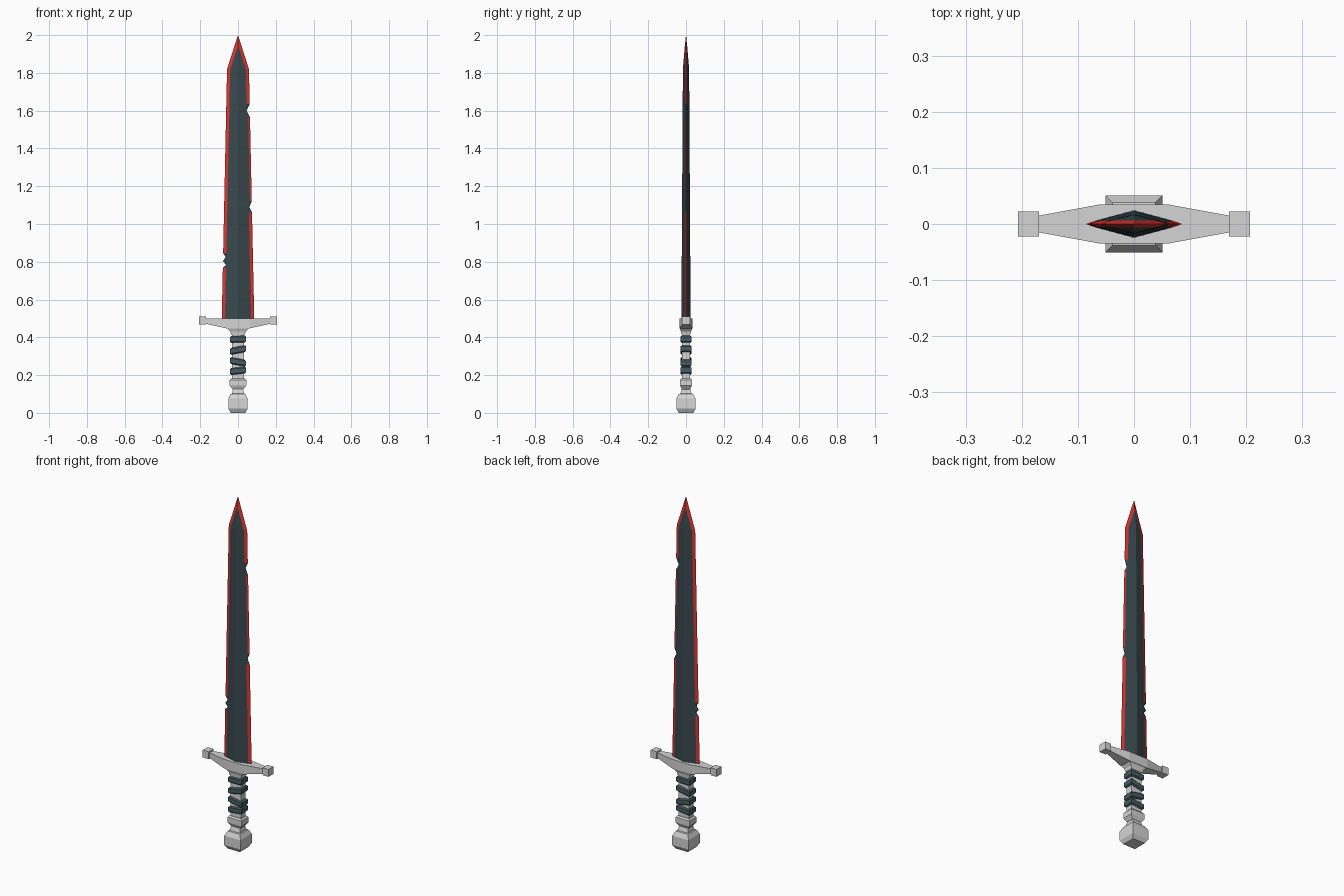
import bpy, bmesh

if "Cube" in bpy.data.objects:
    bpy.data.objects.remove(bpy.data.objects["Cube"])


def material(name, rgb):
    m = bpy.data.materials.new(name)
    m.diffuse_color = (*rgb, 1)
    m.use_nodes = True
    m.node_tree.nodes["Principled BSDF"].inputs["Base Color"].default_value = m.diffuse_color
    return m


STEEL = material("dark steel", (0.040, 0.066, 0.076))
RED = material("red edge", (0.73, 0.034, 0.030))
GREY = material("pale grey metal", (0.66, 0.66, 0.66))
LEATHER = material("slate wrap", (0.062, 0.108, 0.122))


def loft(name, rings, mats, rule=None):
    """Skin a list of closed rings; rule(ring index, side index) picks the material."""
    bm = bmesh.new()
    vs = [[bm.verts.new(p) for p in r] for r in rings]
    n = len(rings[0])
    for i in range(len(vs) - 1):
        for j in range(n):
            k = (j + 1) % n
            f = bm.faces.new((vs[i][j], vs[i][k], vs[i + 1][k], vs[i + 1][j]))
            if rule:
                f.material_index = rule(i, j)
    bm.faces.new(vs[0][::-1])
    bm.faces.new(vs[-1])
    bmesh.ops.remove_doubles(bm, verts=bm.verts, dist=0.00001)
    bmesh.ops.recalc_face_normals(bm, faces=bm.faces)
    me = bpy.data.meshes.new(name)
    bm.to_mesh(me)
    bm.free()
    for m in mats:
        me.materials.append(m)
    ob = bpy.data.objects.new(name, me)
    bpy.context.collection.objects.link(ob)
    return ob


def rect(z, hx, hy, tilt=0):
    """Horizontal rectangle; tilt raises the +x side."""
    return [(x, y, z + tilt * (1 if x > 0 else -1))
            for x, y in ((-hx, -hy), (hx, -hy), (hx, hy), (-hx, hy))]


def cross(x, hy, lo, hi):
    """Rectangle across the x axis."""
    return [(x, -hy, lo), (x, hy, lo), (x, hy, hi), (x, -hy, hi)]


# Blade: diamond section with bevelled red edges and chipped notches
SHOULDER, TIP = 1.82, 2.0
# side, centre height, half height, depth of each chip
CHIPS = [(-1, 0.825, 0.02, 0.014), (-1, 0.785, 0.018, 0.016),
         (1, 1.09, 0.03, 0.014), (1, 1.60, 0.035, 0.017)]


def edge_width(z):
    return 0.086 - 0.028 * (z - 0.5) / (SHOULDER - 0.5)


def chip_depth(side, z):
    return sum(d * max(0, 1 - abs(z - c) / h) for s, c, h, d in CHIPS if s == side)


def strip(side, z):
    return 0.010 if side > 0 and 1.1 < z < 1.6 else 0.017


def blade_ring(z):
    t = 0.0245 - 0.008 * (z - 0.5) / (SHOULDER - 0.5)
    pts = {}
    for s in (-1, 1):
        w = edge_width(z)
        inner = w - max(strip(s, z), chip_depth(s, z) + 0.003)
        pts[s] = (s * inner, s * (w - chip_depth(s, z)), t * (1 - inner / w) * 1.25)
    (li, lw, ly), (ri, rw, ry) = pts[-1], pts[1]
    return [(0, -t, z), (ri, -ry, z), (rw, 0, z), (ri, ry, z),
            (0, t, z), (li, ly, z), (lw, 0, z), (li, -ly, z)]


heights = sorted({0.49, SHOULDER} | {round(c + k * h, 4) for _, c, h, _ in CHIPS
                                     for k in (-1, 0, 1)})
rings = [blade_ring(z) for z in heights]
# point of the blade: dark centre closes before the tip
for z, w, i, t in ((1.94, 0.0195, 0.001, 0.0065), (TIP, 0.0002, 0.0001, 0.0002)):
    rings.append([(0, -t, z), (i, -t * .95, z), (w, 0, z), (i, t * .95, z),
                  (0, t, z), (-i, t * .95, z), (-w, 0, z), (-i, -t * .95, z)])
mids = [(a + b) / 2 for a, b in zip(heights, heights[1:])]


def blade_colour(i, j):
    if i == len(rings) - 2:
        return 1
    if j not in (1, 2, 5, 6):
        return 0
    side = 1 if j < 4 else -1
    return 0 if i < len(mids) and chip_depth(side, mids[i]) > 0 else 1


loft("blade", rings, [STEEL, RED], blade_colour)

# Crossguard with square end blocks and a tapered collar under it
loft("crossguard", [cross(-0.18, 0.013, 0.474, 0.5), cross(-0.06, 0.035, 0.447, 0.5),
                    cross(0.06, 0.035, 0.447, 0.5), cross(0.18, 0.013, 0.474, 0.5)], [GREY])
for side, label in ((-1, "left"), (1, "right")):
    loft("guard_end_" + label, [cross(side * 0.169, 0.022, 0.467, 0.509),
                                cross(side * 0.207, 0.022, 0.467, 0.509)], [GREY])
loft("guard_collar", [rect(0.415, 0.036, 0.024), rect(0.43, 0.04, 0.026),
                      rect(0.45, 0.058, 0.034)], [GREY])

# Grip core and leather wraps
loft("grip", [rect(0.17, 0.033, 0.021), rect(0.42, 0.033, 0.021)], [GREY])
for n, (z, tilt) in enumerate([(0.39, 0.001), (0.333, 0.007), (0.27, -0.007), (0.223, 0.004)]):
    loft("grip_wrap_%d" % (n + 1),
         [rect(z - 0.018, 0.036, 0.023, tilt), rect(z - 0.012, 0.042, 0.029, tilt),
          rect(z + 0.012, 0.042, 0.029, tilt), rect(z + 0.018, 0.036, 0.023, tilt)], [LEATHER])

# Lower collar, neck and chunky pommel
loft("lower_collar", [rect(0.125, 0.028, 0.022), rect(0.145, 0.044, 0.031),
                      rect(0.175, 0.044, 0.031), rect(0.183, 0.036, 0.024)], [GREY])
loft("pommel", [rect(0, 0.038, 0.038), rect(0.022, 0.051, 0.051), rect(0.075, 0.051, 0.051),
                rect(0.1, 0.038, 0.038), rect(0.102, 0.032, 0.030),
                rect(0.13, 0.026, 0.021)], [GREY])
